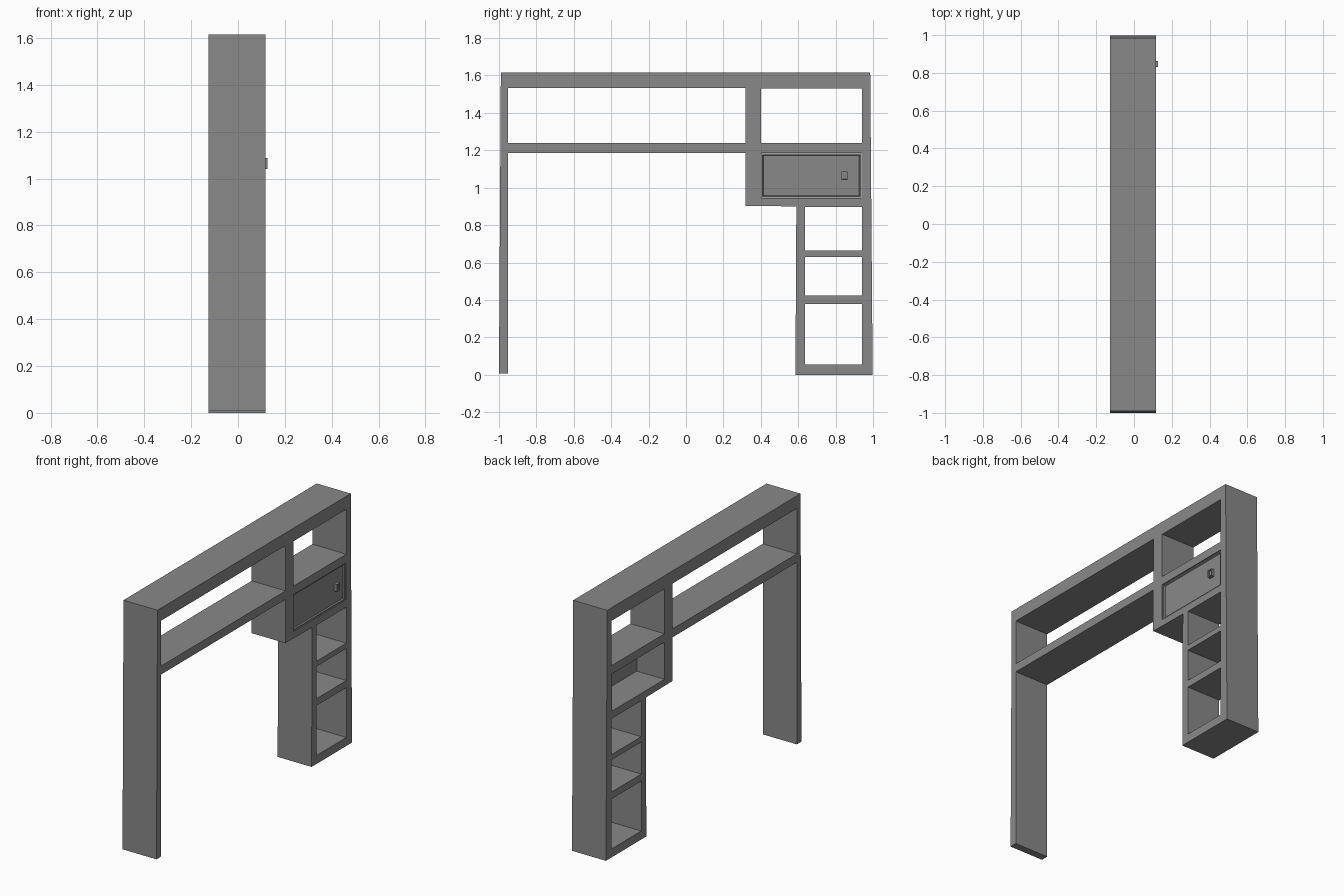
import bpy, bmesh
from mathutils import Matrix

if "Cube" in bpy.data.objects:
    bpy.data.objects.remove(bpy.data.objects["Cube"])

grey = bpy.data.materials.new("plain_grey")
grey.diffuse_color = (0.25, 0.25, 0.25, 1)
grey.use_nodes = True
grey.node_tree.nodes["Principled BSDF"].inputs["Base Color"].default_value = grey.diffuse_color

BACK, FRONT = -0.126, 0.117


def rect(y0, y1, z0, z1):
    return [(y0, z0), (y1, z0), (y1, z1), (y0, z1)]


def add_profile(name, loops, x0, x1):
    """Extrude a y-z outline (first loop) with holes (other loops) along x."""
    curve = bpy.data.curves.new(name, 'CURVE')
    curve.dimensions = '2D'
    curve.fill_mode = 'BOTH'
    curve.extrude = (x1 - x0) / 2
    for loop in loops:
        s = curve.splines.new('POLY')
        s.points.add(len(loop) - 1)
        for p, (y, z) in zip(s.points, loop):
            p.co = (y, z, 0, 1)
        s.use_cyclic_u = True
    tmp = bpy.data.objects.new(name, curve)
    bpy.context.collection.objects.link(tmp)
    bpy.context.view_layer.update()
    mesh = bpy.data.meshes.new_from_object(
        tmp.evaluated_get(bpy.context.evaluated_depsgraph_get()))
    bpy.data.objects.remove(tmp)
    # local x -> y, local y -> z, local z -> x
    mesh.transform(Matrix(((0, 0, 1, (x0 + x1) / 2), (1, 0, 0, 0),
                           (0, 1, 0, 0), (0, 0, 0, 1))))
    bm = bmesh.new()
    bm.from_mesh(mesh)
    bmesh.ops.remove_doubles(bm, verts=bm.verts, dist=1e-5)
    bmesh.ops.recalc_face_normals(bm, faces=bm.faces)
    for f in bm.faces:
        f.smooth = False
    return finish(name, bm)


def finish(name, bm):
    mesh = bpy.data.meshes.new(name)
    bm.to_mesh(mesh)
    bm.free()
    mesh.materials.append(grey)
    obj = bpy.data.objects.new(name, mesh)
    bpy.context.collection.objects.link(obj)
    return obj


def add_panel(name, x0, x1, y, z, insets):
    """Box whose +x face is stepped by (thickness, depth) insets."""
    bm = bmesh.new()
    size = Matrix.Diagonal((x1 - x0, y[1] - y[0], z[1] - z[0], 1))
    place = Matrix.Translation(((x0 + x1) / 2, sum(y) / 2, sum(z) / 2))
    bmesh.ops.create_cube(bm, size=1, matrix=place @ size)
    bm.normal_update()
    face = max(bm.faces, key=lambda f: f.calc_center_median().x)
    for t, d in insets:
        bmesh.ops.inset_region(bm, faces=[face], thickness=t, depth=d)
    return finish(name, bm)


# Shelf frame: desk-shaped outline with open compartments
outline = [(-1.0, 0.008), (-0.952, 0.008), (-0.952, 1.185), (0.317, 1.185),
           (0.317, 0.903), (0.59, 0.90), (0.585, 0), (0.998, 0),
           (0.985, 1.615), (-0.99, 1.615)]
holes = [rect(-0.952, 0.319, 1.24, 1.533),   # long shelf
         rect(0.40, 0.94, 1.24, 1.53),       # upper right cubby
         rect(0.40, 0.938, 0.945, 1.185),    # drawer bay
         rect(0.637, 0.94, 0.665, 0.897),    # leg cubbies
         rect(0.637, 0.94, 0.423, 0.63),
         rect(0.637, 0.94, 0.055, 0.377)]
add_profile("shelf_frame", [outline] + holes, BACK, FRONT)

# Drawer front with a recessed field
add_panel("drawer_front", 0.07, 0.112, (0.402, 0.936), (0.947, 1.183),
          [(0.010, 0.0), (0.006, -0.008)])

# Pull handle with a sunken centre
add_panel("drawer_handle", 0.10, 0.126, (0.831, 0.864), (1.04, 1.087),
          [(0.007, 0.0), (0.002, -0.008)])
